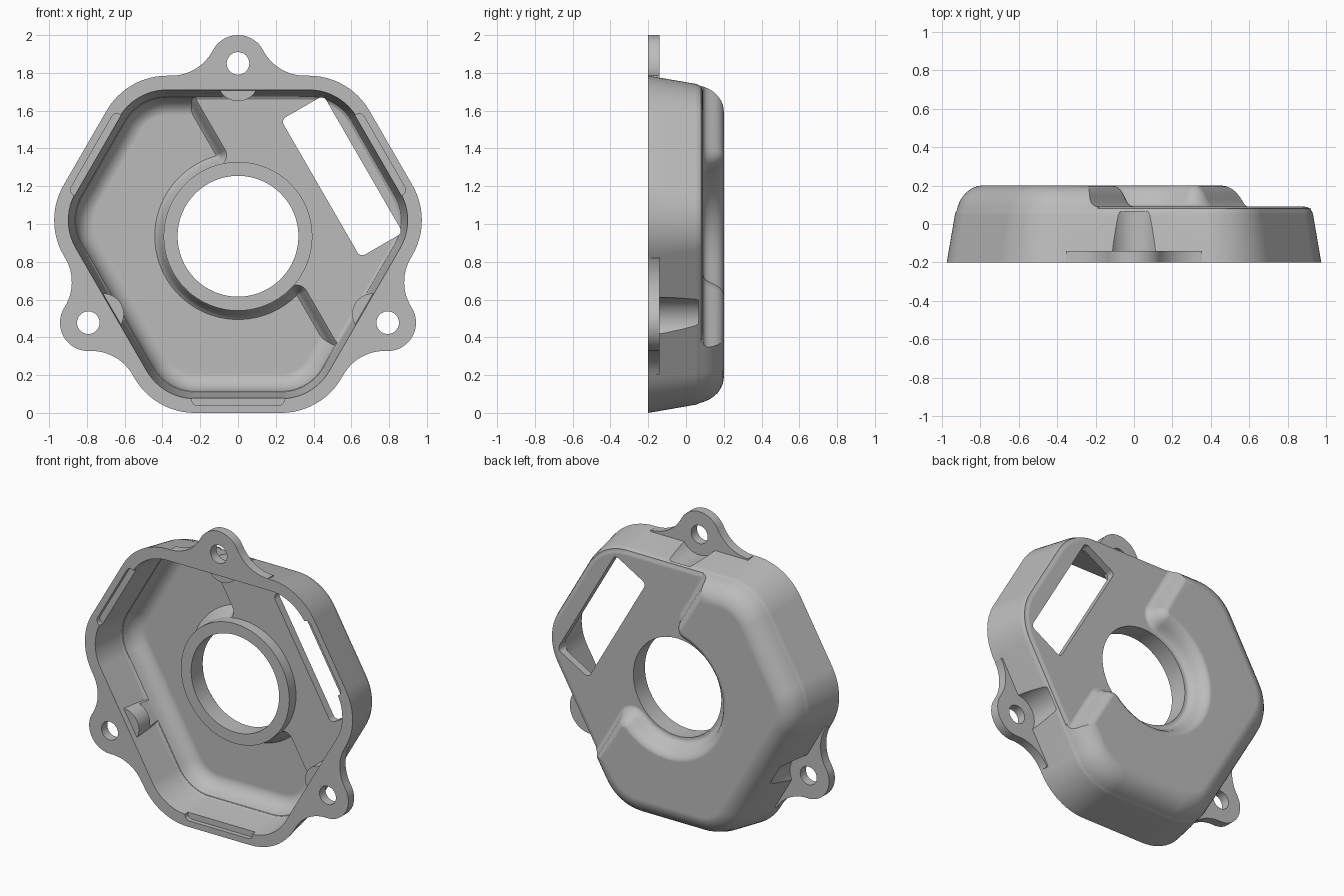
import bpy, bmesh
from math import sin, cos, atan2, pi, radians, sqrt, tau

if "Cube" in bpy.data.objects:
    bpy.data.objects.remove(bpy.data.objects["Cube"])

CENTRE_Z = 0.935
LONG, SHORT, CORNER = 0.935, 0.85, 0.37   # side distances and corner radius
LUG_DIST, LUG_R = 0.915, 0.15


def arc(cx, cz, r, a0, a1, n):
    return [(cx + r * cos(a0 + (a1 - a0) * i / n), cz + r * sin(a0 + (a1 - a0) * i / n))
            for i in range(n + 1)]


def turn(pts, a):
    return [(x * cos(a) - z * sin(a), x * sin(a) + z * cos(a)) for x, z in pts]


def loft(name, layers):
    """Closed solid through matching outlines, each at its own depth y."""
    bm = bmesh.new()
    rings = [[bm.verts.new((x, y, z + CENTRE_Z)) for x, z in pts] for y, pts in layers]
    for a, b in zip(rings, rings[1:]):
        for i in range(len(a)):
            j = (i + 1) % len(a)
            bm.faces.new((a[i], a[j], b[j], b[i]))
    bm.faces.new(rings[0])
    bm.faces.new(rings[-1])
    bmesh.ops.recalc_face_normals(bm, faces=bm.faces)
    mesh = bpy.data.meshes.new(name)
    bm.to_mesh(mesh)
    bm.free()
    obj = bpy.data.objects.new(name, mesh)
    bpy.context.collection.objects.link(obj)
    return obj


def prism(name, pts, y0, y1):
    return loft(name, [(y0, pts), (y1, pts)])


def combine(target, tool, operation="DIFFERENCE"):
    mod = target.modifiers.new("combine", "BOOLEAN")
    mod.object, mod.operation, mod.solver = tool, operation, "EXACT"
    bpy.context.view_layer.objects.active = target
    bpy.ops.object.modifier_apply(modifier=mod.name)
    bpy.data.objects.remove(tool)


def shell_outline(inset):
    """Six-sided rounded outline with alternating side distances."""
    pts = []
    for k in range(6):
        a = radians(60 * k)
        d0, d1 = (SHORT, LONG) if k % 2 == 0 else (LONG, SHORT)
        u = (d0 + d1 - 2 * CORNER) / (2 * cos(pi / 6))
        v = (d1 - d0) / (2 * sin(pi / 6))
        c = turn([(u, v)], a)[0]
        pts += arc(c[0], c[1], CORNER - inset, a - pi / 6, a + pi / 6, 12)
    return pts


def relief_outline(line, radius, fillet, grow):
    """Half plane joined to the bore circle, with rounded horns."""
    fu = line - fillet
    fv = sqrt((radius + fillet) ** 2 - fu ** 2)
    a = atan2(fv, fu)
    top = [(2, 2), (line - grow, 2)] + arc(fu, fv, fillet - grow, 0, a - pi, 10)
    bore = arc(0, 0, radius + grow, a, tau - a, 40)[1:-1]
    bottom = [(u, -v) for u, v in reversed(top)]
    return turn(top + bore + bottom, pi / 6)


def shell(name, profile):
    return loft(name, [(y, shell_outline(inset)) for y, inset in profile])


def relief(name, profile, *shape):
    return loft(name, [(y, relief_outline(*shape, grow)) for y, grow in profile])


def circle(cx, cz, r, n=48):
    return arc(cx, cz, r, 0, tau, n)[:-1]


def box(x0, x1, z0, z1, r):
    return (arc(x1 - r, z1 - r, r, 0, pi / 2, 5) + arc(x0 + r, z1 - r, r, pi / 2, pi, 5)
            + arc(x0 + r, z0 + r, r, pi, 1.5 * pi, 5) + arc(x1 - r, z0 + r, r, 1.5 * pi, tau, 5))


# outer body: low tapered tray plus the raised back
housing = shell("housing", [(-0.25, -0.008), (-0.2, 0), (0.05, 0.043), (0.067, 0.049),
                            (0.08, 0.059), (0.087, 0.071), (0.09, 0.087)])
raised = shell("raised_back", [(-0.05, 0.04), (0.05, 0.047), (0.09, 0.057), (0.12, 0.069),
                               (0.145, 0.085), (0.167, 0.105), (0.184, 0.129),
                               (0.196, 0.157), (0.2, 0.185)])
combine(raised, relief("relief", [(0.08, -0.008), (0.09, 0), (0.096, 0.016), (0.11, 0.03),
                                  (0.135, 0.043), (0.16, 0.055), (0.18, 0.07),
                                  (0.194, 0.088), (0.201, 0.11), (0.3, 0.11)],
                       0.23, 0.33, 0.12))
combine(housing, raised, "UNION")

# mounting lugs with flared roots
f = 0.25
fz = SHORT + f
fx = sqrt((LUG_R + f) ** 2 - (fz - LUG_DIST) ** 2)
a = atan2(fz - LUG_DIST, fx)
flare = [(fx, SHORT - 0.05)] + arc(fx, fz, f, 1.5 * pi, pi + a, 12)
lug = flare + arc(0, LUG_DIST, LUG_R, a, pi - a, 24)[1:-1] + [(-x, z) for x, z in reversed(flare)]
spins = [k * tau / 3 for k in range(3)]
for s in spins:
    combine(housing, prism("lug", turn(lug, s), -0.24, -0.14), "UNION")
    combine(housing, prism("scallop", turn(circle(0, LUG_DIST, 0.135), s), -0.14, 0.065))
    combine(housing, prism("lug_hole", turn(circle(0, LUG_DIST, 0.06, 32), s), -0.4, 0))

# hollow inside, leaving screw bumps in the short walls
cavity = shell("cavity", [(-0.3, 0.063), (-0.2, 0.075), (0.01, 0.102), (0.03, 0.11), (0.04, 0.125)])
for s in spins:
    combine(cavity, prism("bump", turn(circle(0, 0.825, 0.11), s), -0.165, 0.2))
combine(housing, cavity)
pocket = shell("pocket", [(-0.05, 0.105), (0.03, 0.113), (0.07, 0.122), (0.1, 0.139),
                          (0.122, 0.161), (0.135, 0.185), (0.14, 0.21)])
combine(pocket, relief("relief", [(0.03, -0.006), (0.04, 0), (0.06, 0.013), (0.09, 0.025),
                                  (0.115, 0.035), (0.13, 0.045), (0.141, 0.057), (0.3, 0.057)],
                       0.17, 0.385, 0.06))
combine(housing, pocket)

# bore ring, window and long-wall notches
combine(housing, prism("bore_ring", circle(0, 0, 0.394, 64), -0.03, 0.06), "UNION")
combine(housing, prism("bore", circle(0, 0, 0.32, 64), -0.3, 0.4))
combine(housing, prism("window", turn(box(0.505, 0.765, -0.42, 0.42, 0.03), pi / 6), -0.02, 0.3))
for s in spins:
    combine(housing, prism("notch", turn(box(-0.245, 0.245, -0.895, -0.8, 0.03), s), -0.3, -0.17))

# flat mounting face
combine(housing, prism("face_trim", box(-2, 2, -2, 2, 0.1), -0.5, -0.2))

# finish
grey = bpy.data.materials.new("light grey")
grey.use_nodes = True
grey.diffuse_color = (0.5, 0.5, 0.5, 1)
grey.node_tree.nodes["Principled BSDF"].inputs["Base Color"].default_value = (0.5, 0.5, 0.5, 1)
housing.data.materials.clear()
housing.data.materials.append(grey)
bpy.ops.object.select_all(action="DESELECT")
housing.select_set(True)
bpy.context.view_layer.objects.active = housing
bpy.ops.object.shade_smooth_by_angle(angle=radians(32))
weighted = housing.modifiers.new("weighted_normals", "WEIGHTED_NORMAL")
weighted.keep_sharp = True
